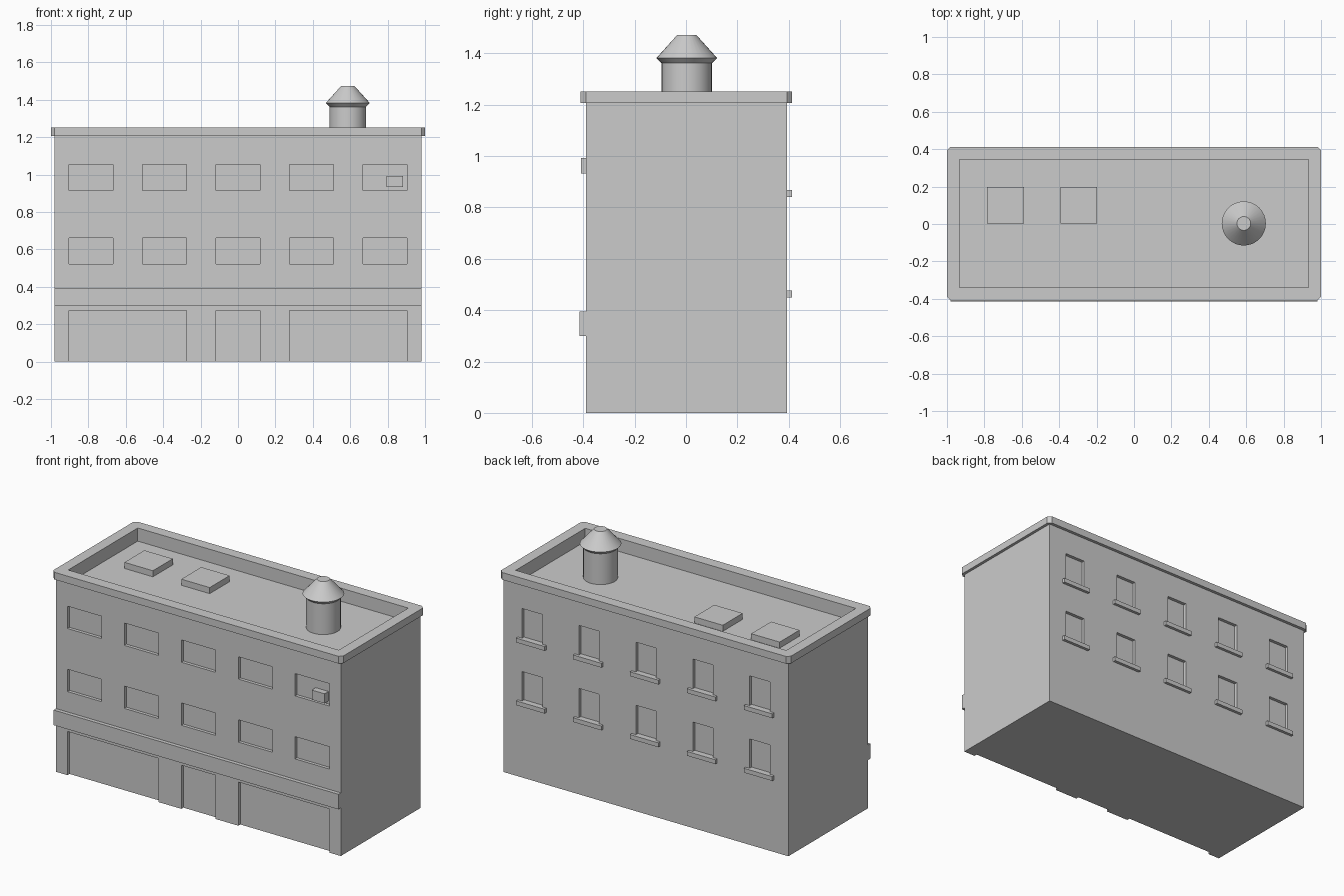
import bpy, bmesh, math

if "Cube" in bpy.data.objects:
    bpy.data.objects.remove(bpy.data.objects["Cube"])

Y0, Y1 = -0.39, 0.394          # front and back wall planes
COLS = [-0.785, -0.393, 0.0, 0.393, 0.785]


def make_object(name, bm):
    bmesh.ops.recalc_face_normals(bm, faces=bm.faces)
    mesh = bpy.data.meshes.new(name)
    bm.to_mesh(mesh)
    bm.free()
    ob = bpy.data.objects.new(name, mesh)
    bpy.context.collection.objects.link(ob)
    return ob


def add_box(bm, x0, x1, y0, y1, z0, z1):
    verts = bmesh.ops.create_cube(bm, size=1)["verts"]
    for v in verts:
        v.co.x = x1 if v.co.x > 0 else x0
        v.co.y = y1 if v.co.y > 0 else y0
        v.co.z = z1 if v.co.z > 0 else z0


def box(name, *dims):
    bm = bmesh.new()
    add_box(bm, *dims)
    return make_object(name, bm)


def lathe(name, profile, x, y, steps=32):
    bm = bmesh.new()
    rings = [[bm.verts.new((x + r * math.cos(2 * math.pi * i / steps),
                            y + r * math.sin(2 * math.pi * i / steps), z))
              for i in range(steps)] for r, z in profile]
    for a, b in zip(rings, rings[1:]):
        for i in range(steps):
            j = (i + 1) % steps
            bm.faces.new((a[i], a[j], b[j], b[i]))
    bm.faces.new(rings[0])
    bm.faces.new(rings[-1])
    ob = make_object(name, bm)
    bpy.ops.object.select_all(action='DESELECT')
    ob.select_set(True)
    bpy.context.view_layer.objects.active = ob
    bpy.ops.object.shade_smooth_by_angle(angle=math.radians(30))
    return ob


def cut(ob, cutter):
    cutter.hide_render = True
    mod = ob.modifiers.new("cut", 'BOOLEAN')
    mod.operation, mod.solver, mod.object = 'DIFFERENCE', 'EXACT', cutter
    bpy.context.view_layer.objects.active = ob
    bpy.ops.object.modifier_apply(modifier=mod.name)
    bpy.data.objects.remove(cutter)


# Building body with window, shopfront and roof recesses
body = box("building_body", -0.982, 0.982, Y0, Y1, 0, 1.207)
bm = bmesh.new()
for x in COLS:
    for z0, z1 in ((0.521, 0.66), (0.914, 1.053)):
        add_box(bm, x - 0.118, x + 0.118, Y0 - 0.1, Y0 + 0.02, z0, z1)
    for z0, z1 in ((0.477, 0.66), (0.868, 1.053)):
        add_box(bm, x - 0.07, x + 0.07, Y1 - 0.02, Y1 + 0.1, z0, z1)
for x0, x1 in ((-0.903, -0.275), (-0.118, 0.118), (0.275, 0.903)):
    add_box(bm, x0, x1, Y0 - 0.1, Y0 + 0.02, -0.1, 0.272)
add_box(bm, -0.933, 0.933, -0.34, 0.345, 1.17, 1.4)
cut(body, make_object("recess_cutter", bm))

# Cornice ring with chamfered corners
bm = bmesh.new()
add_box(bm, -1, 1, -0.41, 0.413, 1.207, 1.252)
corners = [e for e in bm.edges if abs(e.verts[0].co.z - e.verts[1].co.z) > 0.01]
bmesh.ops.bevel(bm, geom=corners, offset=0.02, segments=1, affect='EDGES')
cornice = make_object("cornice", bm)
cut(cornice, box("cornice_cutter", -0.933, 0.933, -0.34, 0.345, 1.0, 1.4))

# Sign band above the shopfronts
box("front_band", -0.982, 0.982, -0.414, Y0, 0.3, 0.394)

# Rear window sills
for i, x in enumerate(COLS):
    for j, z in enumerate((0.45, 0.841)):
        box(f"window_sill_{j}_{i}", x - 0.098, x + 0.098, Y1 - 0.002, 0.412, z, z + 0.027)

# Air conditioner in the top right window
box("air_conditioner", 0.795, 0.883, -0.409, Y0 + 0.02, 0.932, 0.992)

# Roof hatches
for i, x in enumerate((-0.687, -0.295)):
    box(f"roof_hatch_{i}", x - 0.098, x + 0.098, 0.003, 0.199, 1.17, 1.208)

# Water tank with conical cap
lathe("water_tank", [(0.098, 1.17), (0.098, 1.362)], 0.587, 0.003)
lathe("tank_cap", [(0.098, 1.362), (0.118, 1.382), (0.037, 1.472)], 0.587, 0.003)
